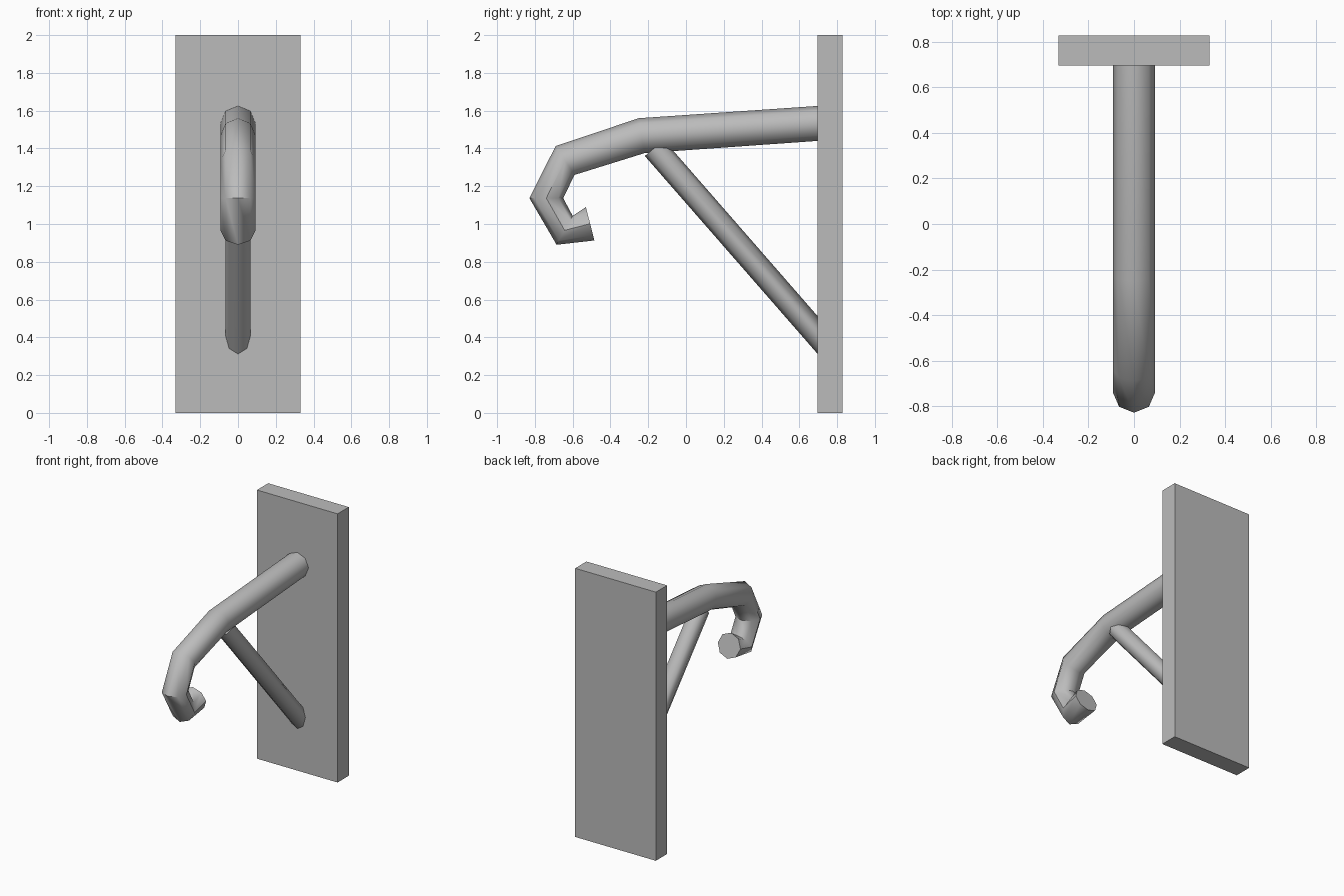
import bpy, bmesh
from math import sin, cos, pi, radians
from mathutils import Vector

if "Cube" in bpy.data.objects:
    bpy.data.objects.remove(bpy.data.objects["Cube"])

grey = bpy.data.materials.new("plain grey")
grey.use_nodes = True
colour = (0.5, 0.5, 0.5, 1)
grey.diffuse_color = colour
grey.node_tree.nodes["Principled BSDF"].inputs["Base Color"].default_value = colour


def finish(bm, name):
    bmesh.ops.recalc_face_normals(bm, faces=bm.faces)
    mesh = bpy.data.meshes.new(name)
    bm.to_mesh(mesh)
    bm.free()
    mesh.materials.append(grey)
    obj = bpy.data.objects.new(name, mesh)
    bpy.context.collection.objects.link(obj)
    return obj


def tube(name, sections, radius, sides=8):
    """Skin an eight-sided tube over mitred sections, each an (outer, inner) pair in y, z."""
    bm = bmesh.new()
    rings = []
    for outer, inner in sections:
        a, b = Vector((0, *outer)), Vector((0, *inner))
        mid, half = (a + b) / 2, (a - b) / 2
        rings.append([bm.verts.new(mid + half * cos(t) + Vector((radius * sin(t), 0, 0)))
                      for t in (2 * pi * i / sides for i in range(sides))])
    for r, s in zip(rings, rings[1:]):
        for i in range(sides):
            j = (i + 1) % sides
            bm.faces.new((r[i], r[j], s[j], s[i]))
    bm.faces.new(rings[0])
    bm.faces.new(rings[-1])
    obj = finish(bm, name)
    bpy.ops.object.select_all(action="DESELECT")
    obj.select_set(True)
    bpy.context.view_layer.objects.active = obj
    bpy.ops.object.shade_smooth_by_angle(angle=radians(50))


# Wall plate
bm = bmesh.new()
bmesh.ops.create_cube(bm, size=1)
bmesh.ops.scale(bm, vec=(0.664, 0.132, 2), verts=bm.verts)
bmesh.ops.translate(bm, vec=(0, 0.763, 1), verts=bm.verts)
finish(bm, "wall_plate")

# Arm curling down into a hook
tube("hook_arm", [
    ((0.697, 1.625), (0.697, 1.44)),
    ((-0.25, 1.56), (-0.22, 1.375)),
    ((-0.69, 1.413), (-0.59, 1.26)),
    ((-0.829, 1.137), (-0.65, 1.137)),
    ((-0.685, 0.89), (-0.6, 1.043)),
    ((-0.485, 0.913), (-0.53, 1.09)),
], 0.093)

# Diagonal brace
tube("brace", [
    ((0.697, 0.512), (0.697, 0.312)),
    ((-0.118, 1.446), (-0.218, 1.36)),
], 0.067)
